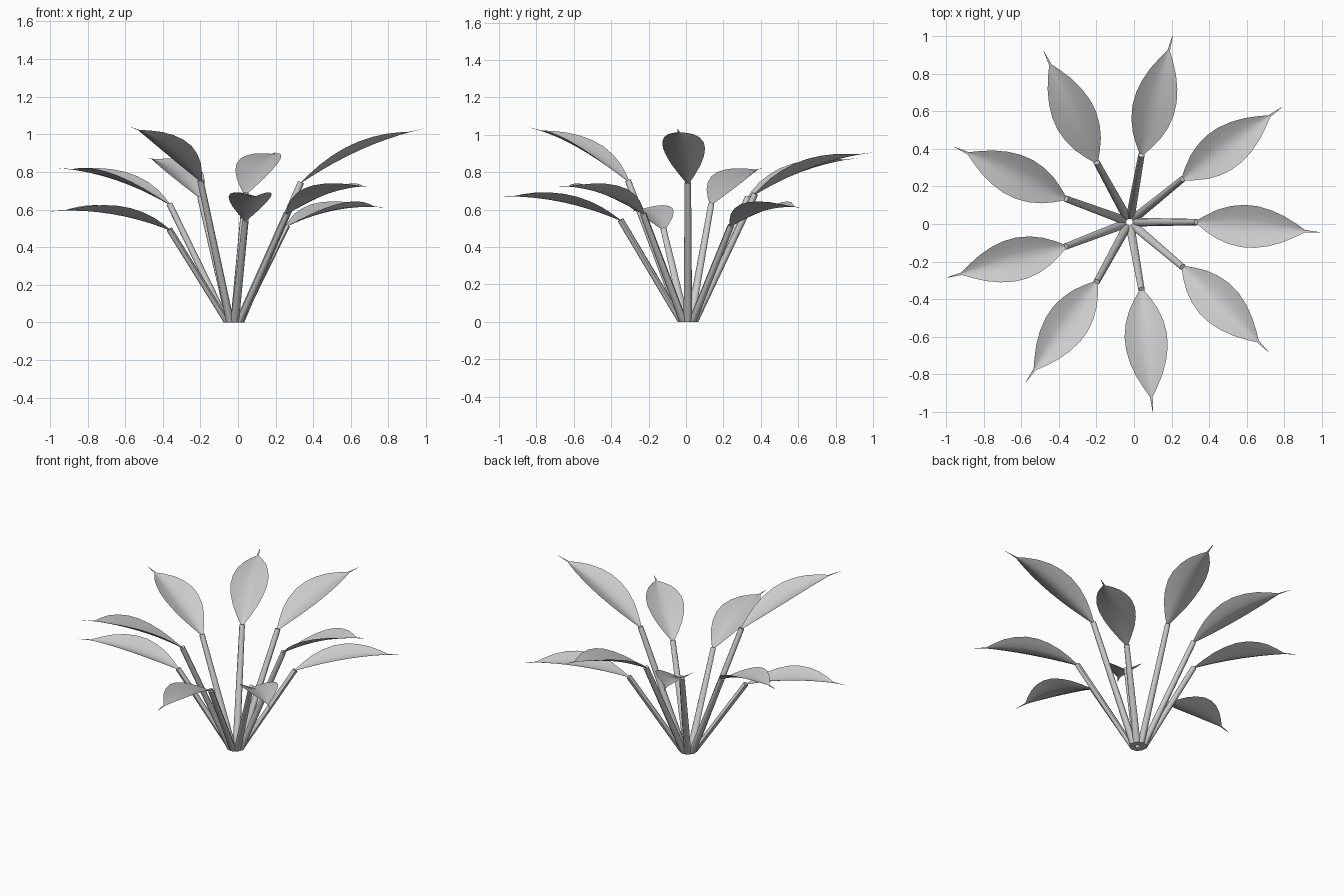
import bpy, bmesh
from mathutils import Vector

if "Cube" in bpy.data.objects:
    bpy.data.objects.remove(bpy.data.objects["Cube"])

CENTRE = Vector((-0.024, 0.01, 0))

# per leaf: stem top (x, y, z), leaf tip (x, y, z)
LEAVES = [
    ((0.335, 0.01, 0.74), (0.99, -0.045, 1.03)),
    ((0.26, 0.24, 0.51), (0.785, 0.62, 0.61)),
    ((0.04, 0.37, 0.68), (0.205, 1.0, 0.905)),
    ((-0.20, 0.33, 0.66), (-0.48, 0.92, 0.875)),
    ((-0.365, 0.135, 0.625), (-0.955, 0.41, 0.82)),
    ((-0.365, -0.12, 0.49), (-0.995, -0.285, 0.59)),
    ((-0.20, -0.31, 0.75), (-0.575, -0.84, 1.04)),
    ((0.04, -0.35, 0.54), (0.10, -1.0, 0.67)),
    ((0.26, -0.23, 0.575), (0.715, -0.68, 0.725)),
]

# half width along the blade, ending in a hair-thin tip
PROFILE = [(0, 0.010), (0.07, 0.042), (0.16, 0.076), (0.26, 0.100), (0.37, 0.113),
           (0.48, 0.111), (0.59, 0.096), (0.70, 0.070), (0.80, 0.036), (0.875, 0.007), (1, 0.001)]
ACROSS = [-1, -0.67, -0.33, 0, 0.33, 0.67, 1]


def finish(name, bm):
    mesh = bpy.data.meshes.new(name)
    bm.to_mesh(mesh)
    bm.free()
    obj = bpy.data.objects.new(name, mesh)
    bpy.context.collection.objects.link(obj)
    bpy.ops.object.select_all(action='DESELECT')
    obj.select_set(True)
    bpy.context.view_layer.objects.active = obj
    bpy.ops.object.shade_smooth_by_angle(angle=0.9)


def stem(name, a, b):
    bm = bmesh.new()
    d = b - a
    bmesh.ops.create_cone(bm, cap_ends=True, segments=8, radius1=0.023, radius2=0.017, depth=d.length)
    bm.transform(d.to_track_quat('Z', 'Y').to_matrix().to_4x4())
    bmesh.ops.translate(bm, verts=bm.verts, vec=(a + b) / 2)
    # keep the foot flat on the ground
    for v in bm.verts:
        if v.co.z < 0.1:
            v.co.z = 0
    finish(name, bm)


def leaf(name, a, b):
    bm = bmesh.new()
    side = Vector((0, 0, 1)).cross(b - a).normalized()
    rows = []
    for t, w in PROFILE:
        mid = a.lerp(b, t) + Vector((0, 0, 0.15 * t * (1 - t)))
        # cupped cross-section: edges rise above the midrib
        rows.append([bm.verts.new(mid + side * (w * u) + Vector((0, 0, 0.40 * w * abs(u) ** 1.4)))
                     for u in ACROSS])
    for r, s in zip(rows, rows[1:]):
        for i in range(len(ACROSS) - 1):
            bm.faces.new((r[i + 1], r[i], s[i], s[i + 1]))
    bmesh.ops.recalc_face_normals(bm, faces=bm.faces)
    if sum(f.normal.z for f in bm.faces) < 0:
        bmesh.ops.reverse_faces(bm, faces=bm.faces)
    finish(name, bm)


# ring of stems, each with one blade
for i, (top, tip) in enumerate(LEAVES):
    top, tip = Vector(top), Vector(tip)
    out = Vector((top.x - CENTRE.x, top.y - CENTRE.y, 0)).normalized()
    stem(f"stem_{i + 1}", CENTRE + out * 0.036, top + Vector((0, 0, 0.005)))
    leaf(f"leaf_{i + 1}", top, tip)
